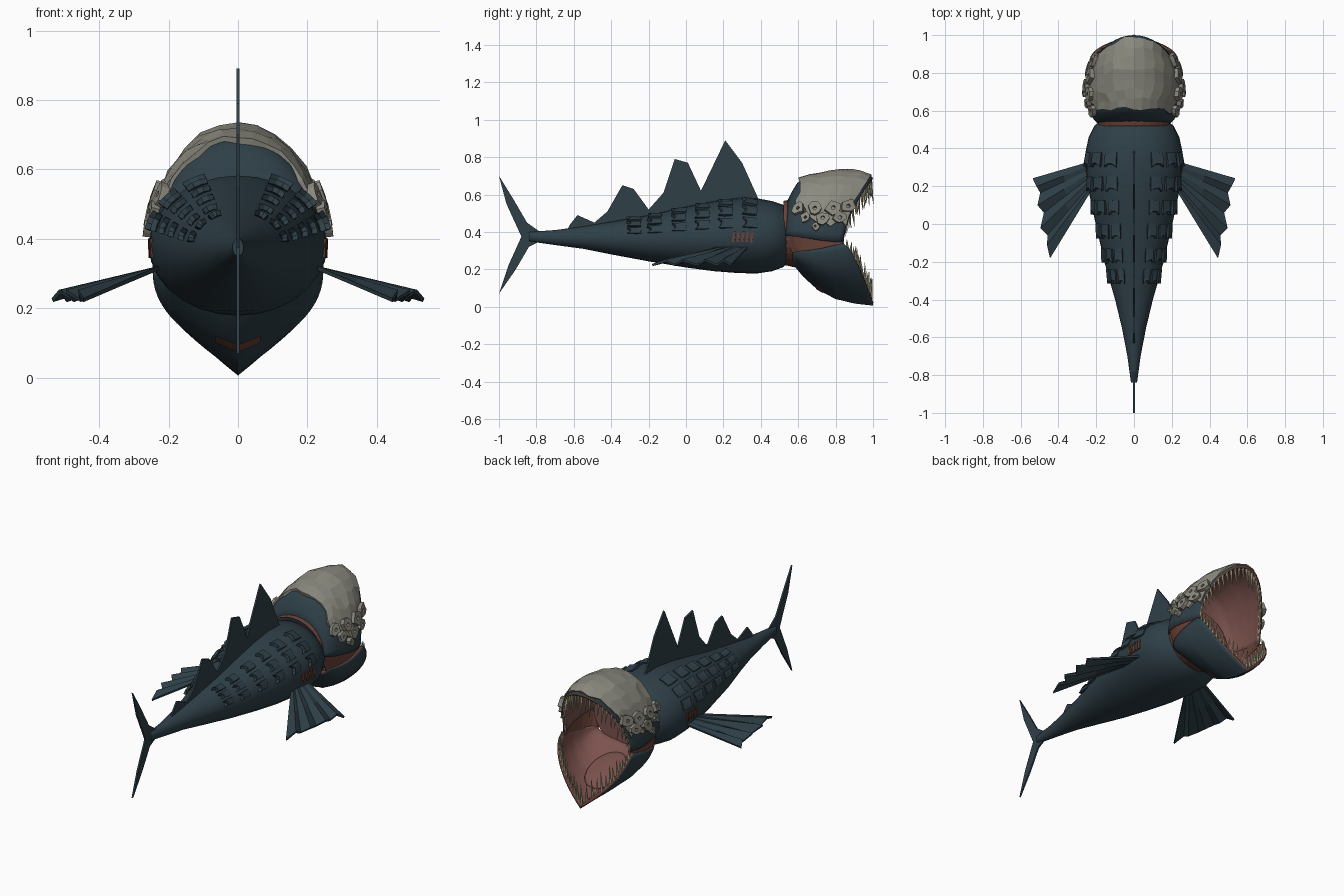
import bpy, bmesh, math, random
from mathutils import Vector, Matrix

random.seed(4)
cube = bpy.data.objects.get("Cube")
if cube:
    bpy.data.objects.remove(cube)


def material(name, rgb):
    m = bpy.data.materials.new(name)
    m.use_nodes = True
    m.diffuse_color = (*rgb, 1)
    m.node_tree.nodes["Principled BSDF"].inputs["Base Color"].default_value = (*rgb, 1)
    return m


TEAL = material("dark teal skin", (0.028, 0.05, 0.064))
BONE = material("grey bone", (0.26, 0.255, 0.215))
PINK = material("mouth pink", (0.2, 0.085, 0.075))
GUM = material("gum brown", (0.14, 0.055, 0.04))
IVORY = material("tooth ivory", (0.45, 0.4, 0.27))


def build(name, verts, faces, mats, smooth=False, thick=0, offset=-1, mirror=False):
    me = bpy.data.meshes.new(name)
    me.from_pydata([tuple(v) for v in verts], [], faces)
    ob = bpy.data.objects.new(name, me)
    bpy.context.collection.objects.link(ob)
    for m in mats:
        me.materials.append(m)
    if smooth:
        bpy.ops.object.select_all(action='DESELECT')
        ob.select_set(True)
        bpy.context.view_layer.objects.active = ob
        bpy.ops.object.shade_smooth_by_angle(angle=math.radians(40))
    if thick:
        mod = ob.modifiers.new("thickness", 'SOLIDIFY')
        mod.thickness, mod.offset = thick, offset
        if len(mats) > 1:
            mod.material_offset, mod.material_offset_rim = 1, 2
    if mirror:
        ob.modifiers.new("mirror", 'MIRROR')
    return ob


def grid_faces(rows, cols, flip=False):
    out = []
    for i in range(rows - 1):
        for j in range(cols - 1):
            a = i * cols + j
            f = (a, a + cols, a + cols + 1, a + 1)
            out.append(f[::-1] if flip else f)
    return out


def table(pts, x):
    # Piecewise linear lookup through rows of (key, values...)
    for a, b in zip(pts, pts[1:]):
        if x <= b[0]:
            k = max(0, (x - a[0]) / (b[0] - a[0]))
            return [p + (q - p) * k for p, q in zip(a[1:], b[1:])]
    return list(pts[-1][1:])


# Body: rows of y, half width, bottom, top
BODY = [(-.84, .016, .35, .4), (-.7, .035, .33, .41), (-.55, .064, .31, .43),
        (-.4, .1, .28, .455), (-.2, .157, .243, .49), (0, .203, .21, .535),
        (.15, .235, .19, .565), (.28, .254, .18, .582), (.38, .257, .178, .58),
        (.46, .24, .19, .565), (.52, .21, .212, .545), (.55, .17, .24, .52)]


def body_at(y, a, grow=0.0):
    w, lo, hi = table(BODY, y)
    return Vector(((w + grow) * math.cos(a), y,
                   (lo + hi) / 2 + ((hi - lo) / 2 + grow) * math.sin(a)))


N = 28
verts = [body_at(r[0], 2 * math.pi * j / N) for r in BODY for j in range(N)]
faces = [(i * N + j, (i + 1) * N + j, (i + 1) * N + (j + 1) % N, i * N + (j + 1) % N)
         for i in range(len(BODY) - 1) for j in range(N)]
faces += [tuple(range(N)), tuple(range(len(verts) - 1, len(verts) - N - 1, -1))]
build("body", verts, faces, [TEAL], smooth=True)

# Head and jaw surfaces: s runs back to front, u from left side to right side
HEAD = [(0, .19, .38, .54), (.08, .215, .378, .62), (.17, .232, .375, .685),
        (.4, .248, .365, .71), (.62, .25, .355, .725), (.85, .24, .347, .715), (1, .225, .345, .69)]
JAW = [(0, .19, .29, .23), (.12, .215, .295, .165), (.3, .235, .3, .095),
       (.53, .246, .31, .042), (.77, .246, .325, .017), (1, .238, .34, .006)]


def head_at(s, u):
    w, lo, hi = table(HEAD, s)
    k = math.sin(math.pi * u)
    return Vector((w * math.cos(math.pi * u), .53 + s * (.31 + .16 * max(k, 0) ** 1.6), lo + (hi - lo) * k))


def jaw_at(s, u):
    w, hi, lo = table(JAW, s)
    d = max(0, 1 - abs(2 * u - 1))
    x = w * (1 - d ** (2.8 - s))
    return Vector((x if u < .5 else -x, .57 + s * (.27 + .16 * d ** .65), hi + (lo - hi) * d))


def push(p, k):
    return Vector((p.x * k, p.y, .38 + (p.z - .38) * k))


def patch(fn, s0, s1, u0, u1, rows, cols, k=1.0):
    return [push(fn(s0 + (s1 - s0) * i / (rows - 1), u0 + (u1 - u0) * j / (cols - 1)), k)
            for i in range(rows) for j in range(cols)]


MOUTH = [TEAL, PINK, GUM]
build("upper_head", patch(head_at, 0, 1, 0, 1, 16, 29), grid_faces(16, 29), MOUTH, True, .018)
build("lower_jaw", patch(jaw_at, 0, 1, 0, 1, 16, 29), grid_faces(16, 29, True), MOUTH, True, .018)
build("chin_mark", patch(jaw_at, .29, .38, .44, .56, 4, 7, 1.012), grid_faces(4, 7, True), [GUM])

# Cheek membranes and throat
cheek = []
for i in range(9):
    a, b = head_at(i / 8, 0), jaw_at(i / 8, 0)
    cheek += [Vector((b.x * .96, b.y, b.z - .01)), Vector((a.x * .96, a.y, a.z + .01))]
build("cheek_membrane", cheek, grid_faces(9, 2), [GUM], thick=.01, mirror=True)
ring = [Vector((w * math.cos(2 * math.pi * j / N), y, .395 + h * math.sin(2 * math.pi * j / N)))
        for y, w, h in ((.52, .19, .17), (.585, .2, .185)) for j in range(N)]
build("throat", ring, [(j, N + j, N + (j + 1) % N, (j + 1) % N) for j in range(N)]
      + [tuple(range(2 * N - 1, N - 1, -1))], [GUM, PINK])
bpy.data.objects["throat"].data.polygons[N].material_index = 1

# Tongue
bpy.ops.mesh.primitive_uv_sphere_add(segments=20, ring_count=10, location=(0, .75, .14))
tongue = bpy.context.object
tongue.name = "tongue"
tongue.scale = (.11, .15, .03)
tongue.rotation_euler.x = -.35
tongue.data.materials.append(PINK)
bpy.ops.object.shade_smooth_by_angle()

# Bone cap: a faceted ragged shell over the skull
cap = []
for i in range(8):
    s = .17 + .81 * i / 7
    edge = (.165 if s < .38 else .085) + random.uniform(-.02, .02)
    for j in range(13):
        p = head_at(s, edge + (1 - 2 * edge) * j / 12)
        q = push(p, 1.035 + random.uniform(-.018, .018))
        q.y += random.uniform(-.012, .012)
        cap.append(q)
build("bone_cap", cap, grid_faces(8, 13), [BONE], thick=.02)

# Barnacle rings on the sides of the head
verts, faces = [], []
for s, u, r in ((.2, .15, .03), (.33, .1, .026), (.45, .145, .035), (.6, .1, .032),
                (.72, .15, .036), (.86, .11, .034), (.92, .17, .036), (.5, .06, .02)):
    c = push(head_at(s, u), 1.06)
    up = (head_at(s, u + .03) - head_at(s, u - .03)).normalized()
    fwd = (head_at(s + .04, u) - head_at(s - .04, u)).normalized()
    base = len(verts)
    for j in range(9):
        a = 2 * math.pi * j / 9
        d = fwd * math.cos(a) + up * math.sin(a)
        verts += [c + d * r * random.uniform(.8, 1.3), c + d * r * .3]
    for j in range(9):
        a, b = base + 2 * j, base + 2 * ((j + 1) % 9)
        faces.append((a, b, b + 1, a + 1))
build("barnacles", verts, faces, [BONE], thick=.025, offset=0, mirror=True)

# Teeth: slender cones along both rims
bm = bmesh.new()
for fn, count, sign in ((head_at, 27, -1), (jaw_at, 25, 1)):
    for i in range(count):
        u = .04 + .92 * i / (count - 1)
        mid = math.sin(math.pi * u)
        base = push(fn(.97, u), .955)
        size = (.055 + .06 * mid) * random.uniform(.7, 1.25)
        aim = Vector((-base.x * .6, random.uniform(-.1, .15), sign)).normalized()
        turn = aim.to_track_quat('Z', 'Y').to_matrix().to_4x4()
        bmesh.ops.create_cone(bm, cap_ends=True, segments=6, radius1=.01, radius2=.001, depth=size,
                              matrix=Matrix.Translation(base + aim * size * .42) @ turn)
me = bpy.data.meshes.new("teeth")
bm.to_mesh(me)
me.materials.append(IVORY)
bpy.context.collection.objects.link(bpy.data.objects.new("teeth", me))


# Dorsal and tail fins: thin plates in the middle plane
def fin(name, outline):
    build(name, [(0, y, z) for y, z in outline], [tuple(range(len(outline)))], [TEAL], thick=.01, offset=0)


fin("dorsal_fin", [(-.64, .4), (-.62, .44), (-.58, .49), (-.49, .45), (-.42, .51), (-.34, .65),
                   (-.28, .63), (-.2, .52), (-.12, .61), (-.06, .79), (.01, .77), (.08, .62),
                   (.21, .89), (.3, .77), (.39, .57), (.3, .5), (-.2, .42)])
fin("tail_fin", [(-.78, .4), (-.85, .45), (-.92, .57), (-1, .7), (-.96, .55), (-.88, .375),
                 (-.95, .22), (-1, .07), (-.91, .2), (-.84, .32), (-.78, .35)])

# Pectoral fins: folded fans
tips = [(.535, .24), (.515, .2), (.495, .165), (.51, .1), (.475, .06), (.495, -.02),
        (.455, -.06), (.46, -.11), (.445, -.18)]
verts = []
for i, (x, y) in enumerate(tips):
    root = Vector((.23, .33 - .02 * i, .315))
    tip = Vector((x, y, .235 + (.012 if i % 2 else -.012)))
    verts += [root, root.lerp(tip, .5), tip]
build("pectoral_fin", verts, grid_faces(len(tips), 3), [TEAL], thick=.012, offset=0, mirror=True)

# Back scales: notched tabs that lift towards the tail
verts, faces = [], []
for y in (.345, .215, .09, -.035, -.165, -.275):
    for deg in (20, 41, 62):
        a, half, base = math.radians(deg), math.radians(7.5), len(verts)
        for i in range(4):
            for j in range(4):
                notch = .016 if i == 3 and j in (1, 2) else 0
                verts.append(body_at(y + .035 - .025 * i + notch + random.uniform(-.003, .003),
                                     a + half * (j / 1.5 - 1), .006 + .005 * i))
        faces += [tuple(base + k for k in f) for f in grid_faces(4, 4, True)]
build("back_scales", verts, faces, [TEAL], thick=.016, mirror=True)

# Gill slits: small slats on the flanks
verts, faces = [], []
for i in range(5):
    y, base = .245 + .024 * i, len(verts)
    verts += [body_at(y + dy, a, .005) for dy, a in ((0, -.17), (.014, -.17), (.02, .1), (.006, .1))]
    faces.append(tuple(range(base, base + 4)))
build("gill_slits", verts, faces, [GUM], thick=.009, mirror=True)
